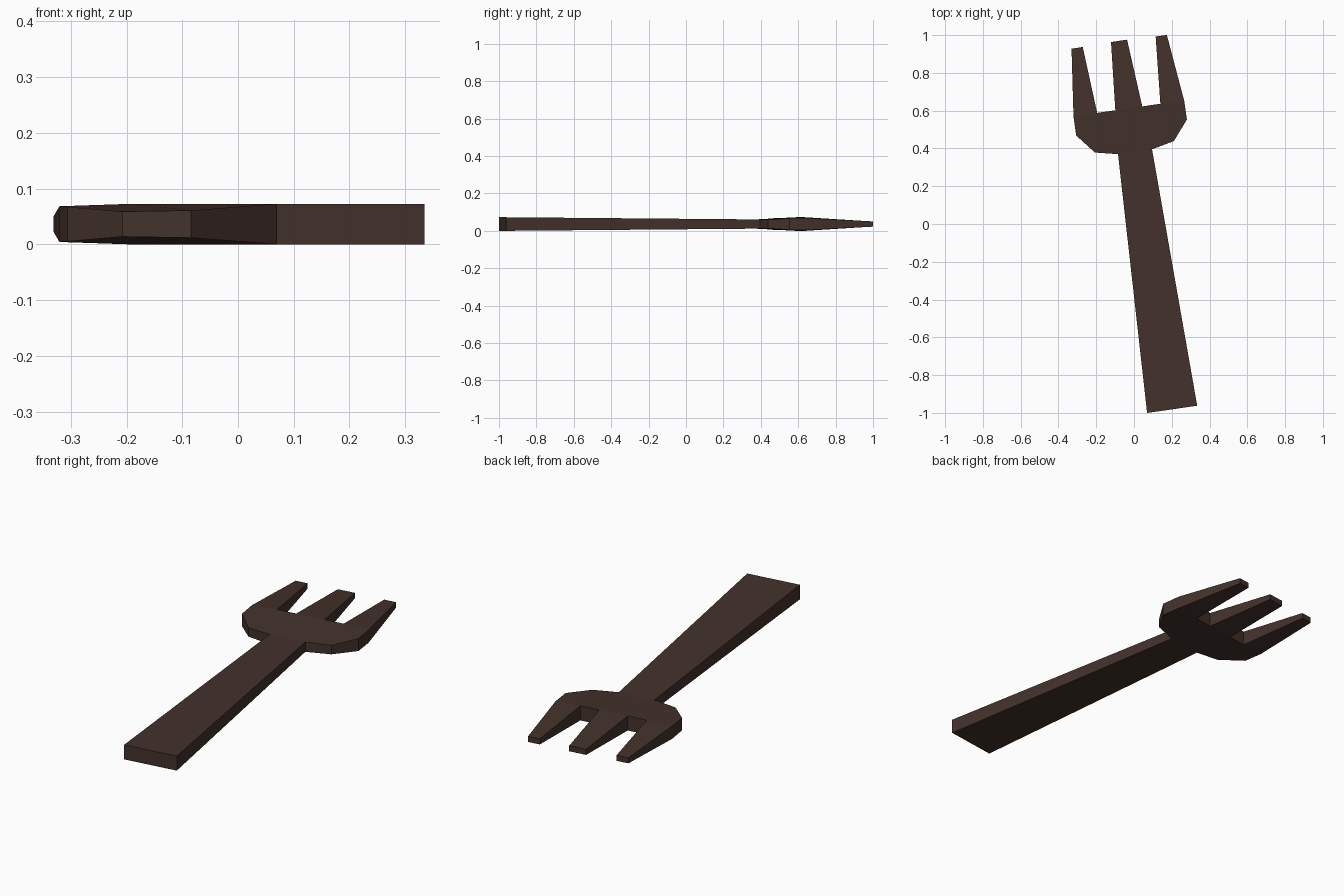
import bpy, bmesh
from math import radians
from mathutils import Matrix, Vector

cube = bpy.data.objects.get("Cube")
if cube:
    bpy.data.objects.remove(cube, do_unlink=True)

# Dark brown wood
wood = bpy.data.materials.new("dark brown wood")
wood.use_nodes = True
color = (0.056, 0.031, 0.024, 1)
wood.diffuse_color = color
bsdf = next(n for n in wood.node_tree.nodes if n.type == 'BSDF_PRINCIPLED')
bsdf.inputs["Base Color"].default_value = color
bsdf.inputs["Roughness"].default_value = 0.9

# Half outline: name -> (half width, length position, half thickness)
half = {
    "end": (0.134, -1.0, 0.0363),
    "neck": (0.091, 0.378, 0.0245),
    "shoulder": (0.211, 0.404, 0.0225),
    "side_low": (0.296, 0.507, 0.031),
    "side_high": (0.296, 0.608, 0.032),
    "tip_outer": (0.255, 0.966, 0.014),
    "tip_inner": (0.195, 0.966, 0.014),
    "root_outer": (0.169, 0.61, 0.0363),
    "root_inner": (0.072, 0.61, 0.0363),
    "middle_tip": (0.043, 0.971, 0.014),
}
names = list(half)

bm = bmesh.new()
verts = {(n, s, l): bm.verts.new((s * x, y, l * z))
         for n, (x, y, z) in half.items() for s in (1, -1) for l in (1, -1)}

# Top and bottom surfaces
for layer in (1, -1):
    # Handle, palm and middle prong span both sides
    for a, b in (("end", "neck"), ("neck", "root_inner"), ("root_inner", "middle_tip")):
        bm.faces.new([verts[k] for k in ((a, 1, layer), (b, 1, layer),
                                         (b, -1, layer), (a, -1, layer))])
    # Shoulders and outer prongs
    for side in (1, -1):
        for patch in (("neck", "shoulder", "root_outer", "root_inner"),
                      ("shoulder", "side_low", "side_high", "root_outer"),
                      ("side_high", "tip_outer", "tip_inner", "root_outer")):
            bm.faces.new([verts[n, side, layer] for n in patch])

# Edge walls around the outline
loop = [(n, 1) for n in names] + [(n, -1) for n in reversed(names)]
for a, b in zip(loop, loop[1:] + loop[:1]):
    bm.faces.new([verts[a + (1,)], verts[b + (1,)], verts[b + (-1,)], verts[a + (-1,)]])
bmesh.ops.recalc_face_normals(bm, faces=bm.faces)

# Lay it at a slight slant, resting on the ground
place = Matrix.Translation(Vector((0.06, 0.008, 0.0363))) 
bm.transform(Matrix.Translation((0, 0, 0.0363)) @ Matrix.Rotation(radians(8.2), 4, 'Z')
             @ Matrix.Translation((0.06, 0, 0)))

mesh = bpy.data.meshes.new("fork")
bm.to_mesh(mesh)
bm.free()
mesh.materials.append(wood)
fork = bpy.data.objects.new("fork", mesh)
bpy.context.collection.objects.link(fork)
